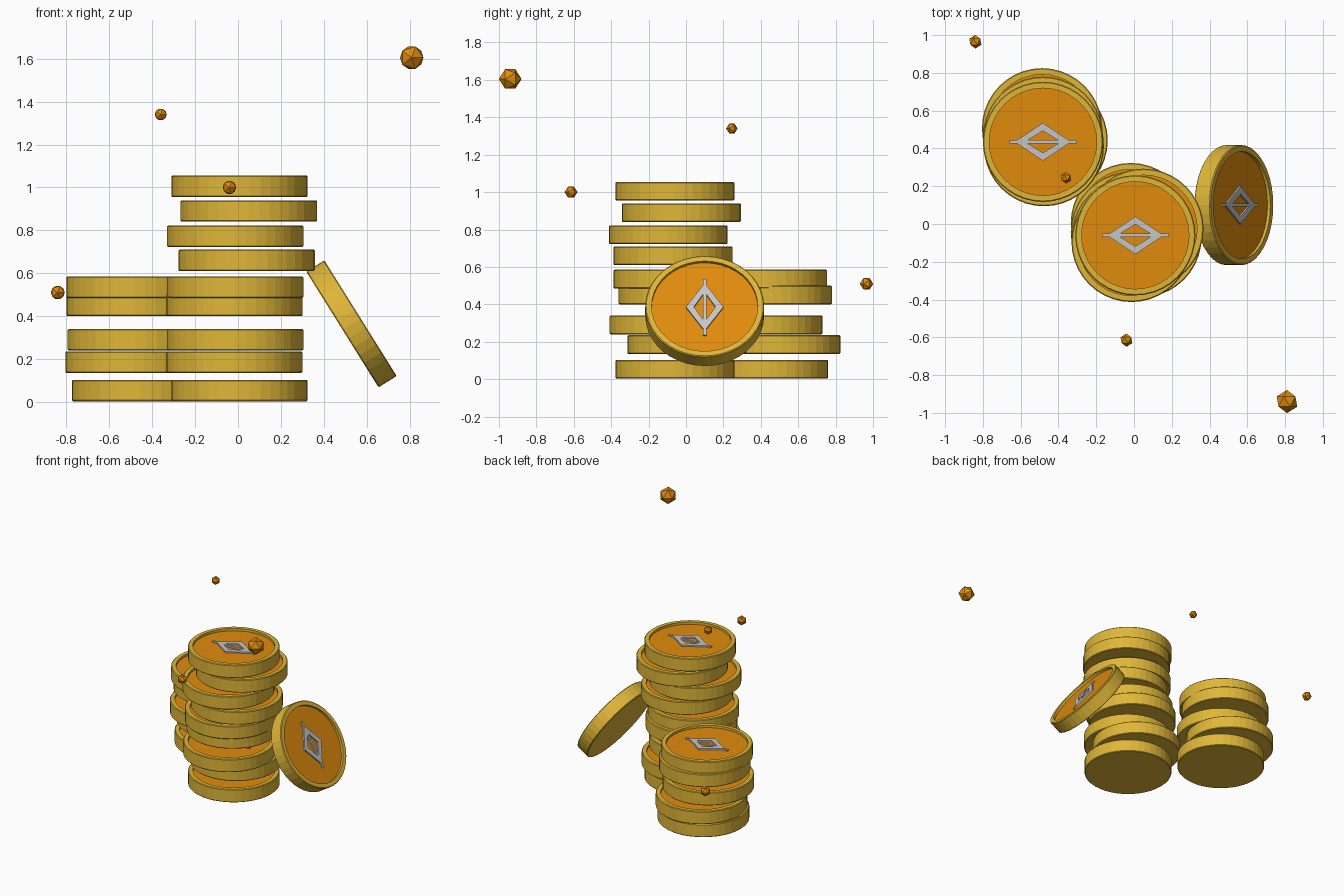
import bpy
import bmesh
from math import pi, radians, cos, sin
from mathutils import Matrix

default = bpy.data.objects.get("Cube")
if default:
    bpy.data.objects.remove(default, do_unlink=True)

RADIUS, FACE_RADIUS = 0.318, 0.284
THICK, RECESS, RELIEF, EDGE = 0.1, 0.018, 0.011, 0.005
SIDES = 40


def make_material(name, rgb):
    mat = bpy.data.materials.new(name)
    mat.use_nodes = True
    mat.diffuse_color = (*rgb, 1)
    mat.node_tree.nodes["Principled BSDF"].inputs["Base Color"].default_value = (*rgb, 1)
    return mat


gold = make_material("gold", (0.74, 0.47, 0.04))
orange = make_material("orange", (0.75, 0.26, 0.004))
silver = make_material("silver", (0.56, 0.56, 0.56))


def finish_mesh(bm, name, materials):
    bmesh.ops.recalc_face_normals(bm, faces=bm.faces)
    mesh = bpy.data.meshes.new(name)
    bm.to_mesh(mesh)
    bm.free()
    for mat in materials:
        mesh.materials.append(mat)
    return mesh


def place(name, mesh, matrix):
    obj = bpy.data.objects.new(name, mesh)
    obj.matrix_world = matrix
    bpy.context.collection.objects.link(obj)


# Coin: turned profile with a raised rim and a sunken coloured face
def coin_mesh():
    bm = bmesh.new()
    h = THICK / 2
    profile = [(0, -h), (RADIUS - EDGE, -h), (RADIUS, EDGE - h),
               (RADIUS, h - EDGE), (RADIUS - EDGE, h), (FACE_RADIUS, h),
               (FACE_RADIUS, h - RECESS), (0, h - RECESS)]
    verts = [bm.verts.new((r, 0, z)) for r, z in profile]
    edges = [bm.edges.new(pair) for pair in zip(verts, verts[1:])]
    bmesh.ops.spin(bm, geom=verts + edges, cent=(0, 0, 0), axis=(0, 0, 1),
                   angle=2 * pi, steps=SIDES, use_merge=False)
    bmesh.ops.remove_doubles(bm, verts=bm.verts, dist=0.0005)
    for face in bm.faces:
        centre = face.calc_center_median()
        if abs(centre.z - h + RECESS) < 0.001 and centre.xy.length < FACE_RADIUS:
            face.material_index = 1
    return finish_mesh(bm, "coin", [gold, orange])


# Emblem: raised lozenge frame crossed by a thin bar
def emblem_mesh():
    bm = bmesh.new()
    base = THICK / 2 - RECESS

    def loop(a, b):
        return [bm.verts.new((a * cos(k * pi / 2), b * sin(k * pi / 2), base))
                for k in range(4)]

    outer, inner = loop(0.15, 0.1), loop(0.095, 0.058)
    faces = []
    for k in range(4):
        n = (k + 1) % 4
        faces.append(bm.faces.new((outer[k], outer[n], inner[n], inner[k])))
    raised = bmesh.ops.extrude_face_region(bm, geom=faces, use_keep_orig=True)
    top = [g for g in raised["geom"] if isinstance(g, bmesh.types.BMVert)]
    bmesh.ops.translate(bm, verts=top, vec=(0, 0, RELIEF))
    bar = (Matrix.Translation((0, 0, base + RELIEF / 2 - 0.0005))
           @ Matrix.Diagonal((0.354, 0.017, RELIEF, 1)))
    bmesh.ops.create_cube(bm, size=1, matrix=bar)
    return finish_mesh(bm, "emblem", [silver])


coin, emblem = coin_mesh(), emblem_mesh()


def add_coin(name, matrix):
    place(name, coin, matrix)
    place(name + "_emblem", emblem, matrix)


# Two loose stacks of coins: x, y per coin, sharing the same level heights
levels = [0.003, 0.135, 0.24, 0.4, 0.485, 0.61, 0.722, 0.84, 0.955]
stacks = {
    "tall_stack": [(0.007, -0.06), (-0.017, 0.005), (-0.013, -0.09),
                   (-0.017, -0.042), (-0.013, -0.07), (0.04, -0.07),
                   (-0.013, -0.095), (0.05, -0.025), (0.007, -0.06)],
    "short_stack": [(-0.457, 0.442), (-0.487, 0.507), (-0.477, 0.412),
                    (-0.482, 0.462), (-0.482, 0.435)],
}
for stack, centres in stacks.items():
    for i, ((x, y), z) in enumerate(zip(centres, levels)):
        add_coin(f"{stack}_coin_{i + 1}",
                 Matrix.Translation((x, y, z + THICK / 2)))

# Coin leaning against the tall stack
add_coin("leaning_coin", Matrix.Translation((0.529, 0.1, 0.364))
         @ Matrix.Rotation(radians(58), 4, 'Y'))

# Floating faceted sparkles
sparkles = [(0.81, -0.94, 1.605, 0.061), (-0.36, 0.245, 1.34, 0.031),
            (-0.04, -0.615, 1.0, 0.035), (-0.84, 0.965, 0.51, 0.036)]
bm = bmesh.new()
bmesh.ops.create_icosphere(bm, subdivisions=1, radius=1)
sparkle = finish_mesh(bm, "sparkle", [orange])
for i, (x, y, z, size) in enumerate(sparkles):
    place(f"sparkle_{i + 1}", sparkle, Matrix.Translation((x, y, z))
          @ Matrix.Rotation(pi / 2, 4, 'X') @ Matrix.Scale(size, 4))
